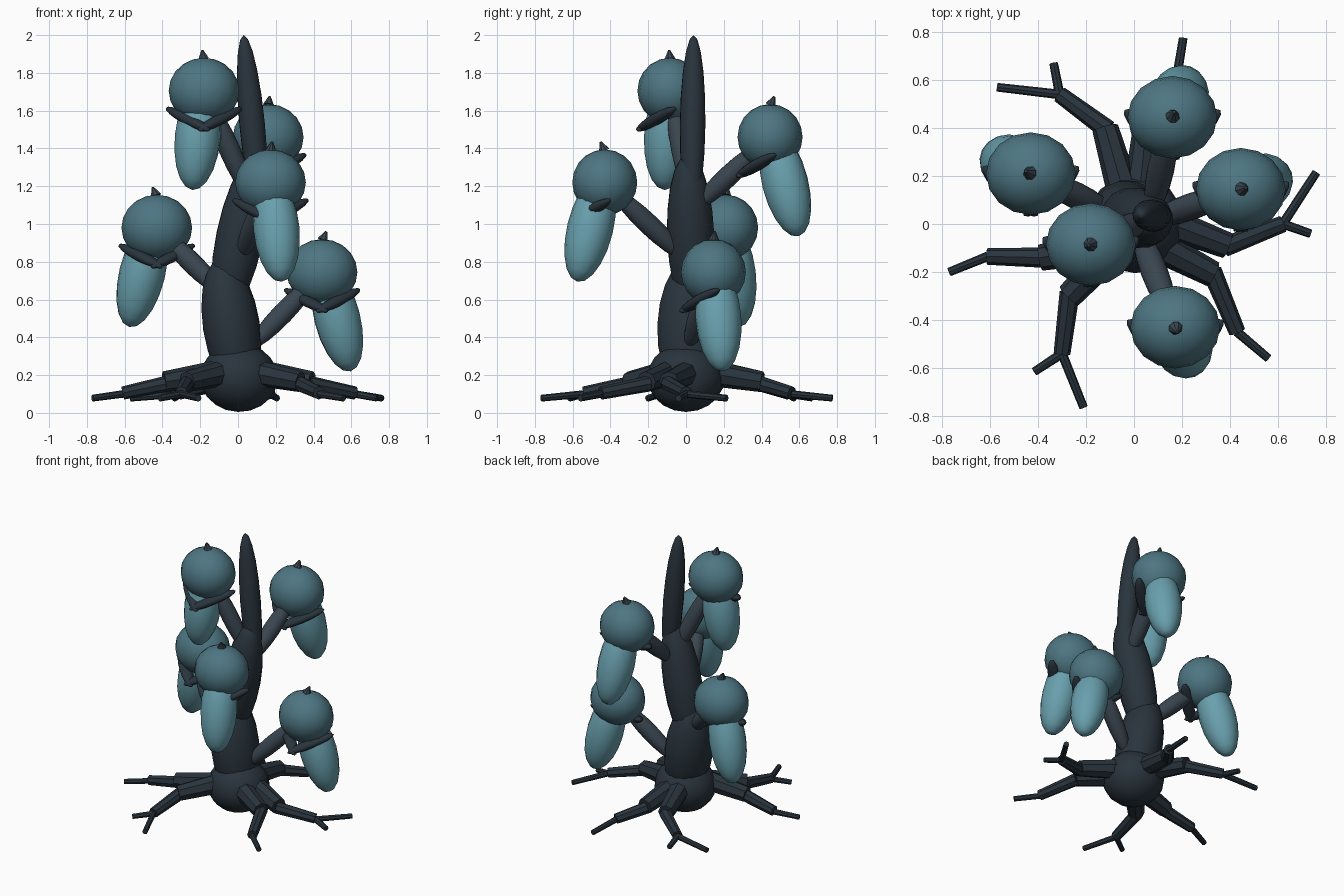
import bpy
from mathutils import Vector, Matrix

if "Cube" in bpy.data.objects:
    bpy.data.objects.remove(bpy.data.objects["Cube"])


def material(name, r, g, b):
    m = bpy.data.materials.new(name)
    m.diffuse_color = (r, g, b, 1)
    m.use_nodes = True
    m.node_tree.nodes["Principled BSDF"].inputs["Base Color"].default_value = m.diffuse_color
    return m


BARK = material("bark", 0.022, 0.034, 0.046)
STEM = material("stem", 0.042, 0.06, 0.08)
CAP = material("cap", 0.075, 0.18, 0.225)
POD = material("pod", 0.14, 0.35, 0.42)


def finish(name, mat):
    ob = bpy.context.object
    ob.name = name
    ob.data.materials.append(mat)
    bpy.ops.object.shade_smooth_by_angle(angle=0.7)
    return ob


def along(a, b):
    """Rotation that points local z from a to b."""
    return (b - a).to_track_quat('Z', 'Y').to_matrix().to_4x4()


def ellipsoid(name, a, b, rx, mat, ry=None, seg=16, rings=10):
    a, b = Vector(a), Vector(b)
    bpy.ops.mesh.primitive_uv_sphere_add(segments=seg, ring_count=rings, radius=1)
    ob = finish(name, mat)
    size = Matrix.Diagonal((rx, ry or rx, (b - a).length / 2, 1))
    ob.data.transform(Matrix.Translation((a + b) / 2) @ along(a, b) @ size)
    return ob


def limb(name, a, b, r1, r2, mat, sides=8):
    a, b = Vector(a), Vector(b)
    bpy.ops.mesh.primitive_cone_add(vertices=sides, radius1=r1, radius2=r2,
                                    depth=(b - a).length)
    ob = finish(name, mat)
    ob.data.transform(Matrix.Translation((a + b) / 2) @ along(a, b))
    return ob


# Trunk: a root bulb and three leaning, overlapping spindles
ellipsoid("root_bulb", (0, 0, 0.005), (0.01, 0, 0.37), 0.205, BARK)
ellipsoid("trunk_lower", (0.02, 0, 0.1), (-0.09, 0.03, 0.82), 0.17, BARK, 0.15)
ellipsoid("trunk_middle", (-0.08, 0.04, 0.5), (0.1, 0.01, 1.37), 0.127, BARK)
ellipsoid("trunk_tip", (0.12, 0.03, 1.05), (0.03, 0.04, 2.0), 0.068, BARK)

# Roots: start, knee, fork point, twig ends (x, y)
ROOTS = [
    ((-0.04, 0.12), (-0.12, 0.40), (-0.31, 0.54), [(-0.57, 0.57), (-0.335, 0.67)]),
    ((0.02, 0.1), (0.05, 0.40), (0.17, 0.56), [(0.205, 0.775)]),
    ((0.1, 0.02), (0.39, -0.09), (0.62, 0.0), [(0.76, 0.215), (0.735, -0.04)]),
    ((0.08, -0.08), (0.33, -0.21), (0.43, -0.45), [(0.56, -0.56)]),
    ((-0.06, -0.08), (-0.27, -0.30), (-0.30, -0.54), [(-0.21, -0.765), (-0.415, -0.615)]),
    ((-0.08, -0.09), (-0.39, -0.14), (-0.61, -0.135), [(-0.77, -0.2)]),
]
for i, (start, knee, fork, ends) in enumerate(ROOTS, 1):
    limb(f"root_{i}_base", (*start, 0.215), (*knee, 0.165), 0.07, 0.055, BARK)
    inner = Vector(knee).lerp(Vector(fork), -0.06)
    limb(f"root_{i}_middle", (*inner, 0.155), (*fork, 0.105), 0.042, 0.035, BARK)
    for j, end in enumerate(ends, 1):
        limb(f"root_{i}_twig_{j}", (*fork, 0.1), (*end, 0.078), 0.02, 0.018, BARK)

# Hanging fruits: cap centre and where its stem leaves the trunk
FRUITS = [
    ((-0.18, -0.085, 1.705), (0.07, 0.03, 1.13)),
    ((0.16, 0.445, 1.46), (0.07, 0.04, 1.08)),
    ((0.172, -0.43, 1.22), (0.01, 0.0, 0.81)),
    ((-0.43, 0.21, 0.98), (-0.08, 0.04, 0.63)),
    ((0.445, 0.145, 0.745), (0.06, 0.01, 0.34)),
]
for i, (c, foot) in enumerate(FRUITS, 1):
    c = Vector(c)
    out = Vector((c.x, c.y, 0))
    ellipsoid(f"fruit_{i}_stem", foot, c.lerp(Vector(foot), 0.08), 0.056, STEM)
    cap = ellipsoid(f"fruit_{i}_cap", c - Vector((0, 0, 0.175)),
                    c + Vector((0, 0, 0.175)), 0.187, CAP)
    # Squash the cap front to back
    cap.data.transform(Matrix.Translation(c) @ Matrix.Diagonal((1, 0.92, 1, 1))
                       @ Matrix.Translation(-c))
    # Pod leans away from the trunk
    ellipsoid(f"fruit_{i}_pod", c + out * 0.02 + Vector((0, 0, 0.04)),
              c + out * 0.34 - Vector((0, 0, 0.525)), 0.122, POD)
    nub = c + Vector((0, 0, 0.17)) + out * 0.01
    limb(f"fruit_{i}_nub", nub, nub + out * 0.04 + Vector((0, 0, 0.045)),
         0.03, 0.006, STEM)
    # Two crossing leaves form the collar
    for side, s in (("left", -1), ("right", 1)):
        ellipsoid(f"fruit_{i}_leaf_{side}", c + Vector((s * 0.2, 0.03, -0.09)),
                  c + Vector((-s * 0.03, -0.175, -0.21)), 0.042, BARK, 0.03,
                  seg=12, rings=8)
